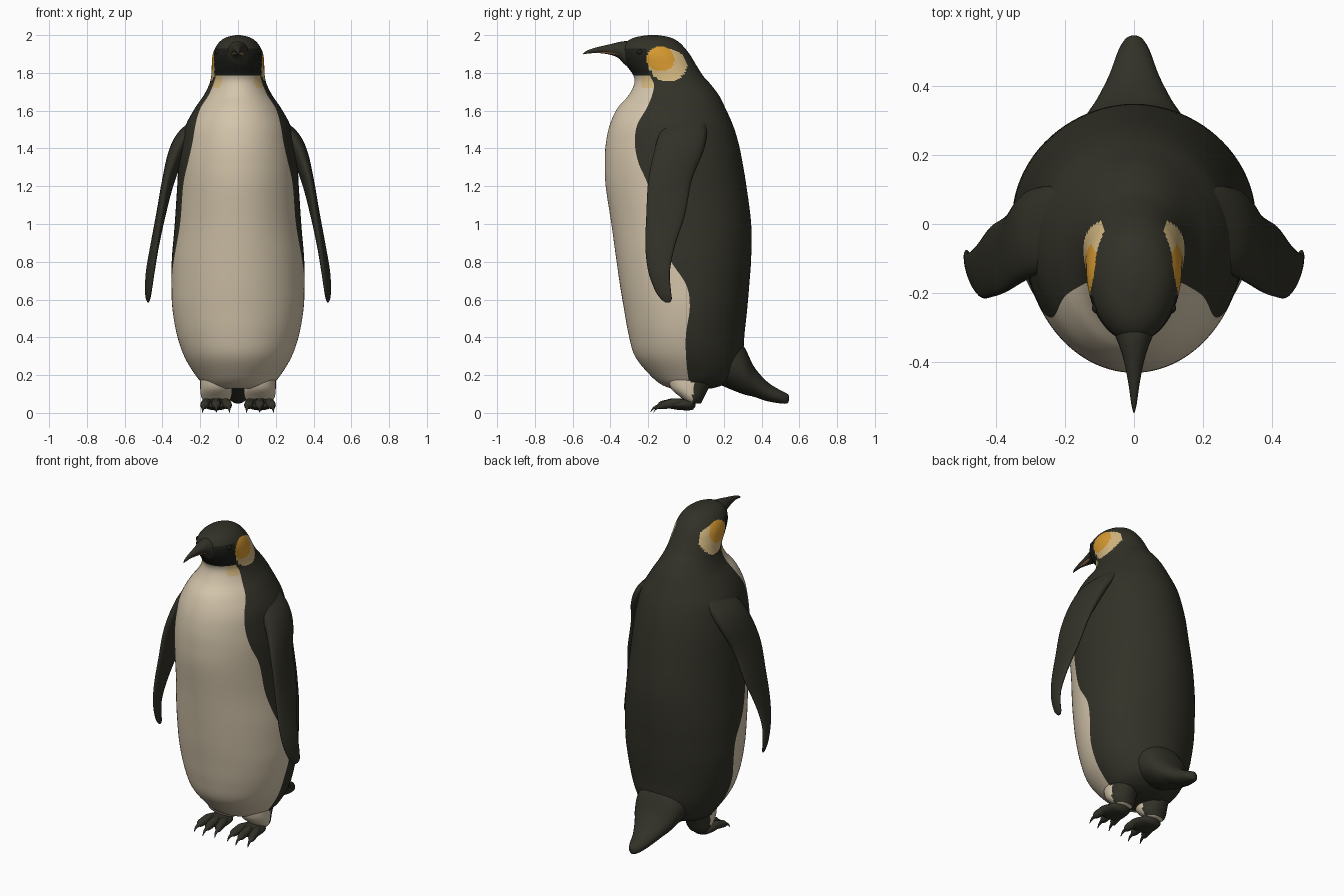
import bpy, bmesh, math
from mathutils import Vector

cube = bpy.data.objects.get("Cube")
if cube:
    bpy.data.objects.remove(cube, do_unlink=True)


def material(name, rgb):
    mat = bpy.data.materials.new(name)
    mat.use_nodes = True
    color = (*rgb, 1.0)
    mat.diffuse_color = color
    bsdf = mat.node_tree.nodes["Principled BSDF"]
    bsdf.inputs["Base Color"].default_value = color
    bsdf.inputs["Roughness"].default_value = 0.8
    return mat


DARK = material("dark plumage", (0.032, 0.031, 0.021))
CREAM = material("cream belly", (0.66, 0.56, 0.41))
ORANGE = material("orange ear patch", (0.68, 0.32, 0.03))
PALE = material("pale yellow patch", (0.66, 0.48, 0.22))
FACE = material("black face", (0.013, 0.013, 0.010))
STRIPE = material("bill stripe", (0.60, 0.30, 0.12))


def smooth_rows(rows, steps):
    """Pass a smooth curve through rows of section measurements."""
    out = []
    for i in range(len(rows) - 1):
        quad = zip(rows[max(i - 1, 0)], rows[i], rows[i + 1],
                   rows[min(i + 2, len(rows) - 1)])
        quad = list(quad)
        for s in range(steps):
            t = s / steps
            out.append([b + 0.5 * t * (c - a + t * (2 * a - 5 * b + 4 * c - d
                        + t * (3 * (b - c) + d - a))) for a, b, c, d in quad])
    return out + [list(rows[-1])]


def ellipse(center, a, b, count=24):
    c, a, b = Vector(center), Vector(a), Vector(b)
    angles = [math.tau * i / count for i in range(count)]
    return [c + a * math.cos(t) + b * math.sin(t) for t in angles]


def loft(name, rings, mats, rule=None):
    """Skin a row of rings; rule(column, center) picks the material."""
    bm = bmesh.new()
    loops = [[bm.verts.new(p) for p in ring] for ring in rings]
    n = len(loops[0])
    for low, high in zip(loops, loops[1:]):
        for j in range(n):
            k = (j + 1) % n
            face = bm.faces.new((low[j], low[k], high[k], high[j]))
            if rule:
                face.material_index = rule(j, face.calc_center_median())
    bm.faces.new(loops[0][::-1])
    bm.faces.new(loops[-1])
    bmesh.ops.recalc_face_normals(bm, faces=bm.faces)
    mesh = bpy.data.meshes.new(name)
    bm.to_mesh(mesh)
    bm.free()
    for mat in mats:
        mesh.materials.append(mat)
    mesh.shade_smooth()
    obj = bpy.data.objects.new(name, mesh)
    bpy.context.collection.objects.link(obj)
    return obj


# Body and head: height, front y, back y, half width, y of the colour edge
BODY = [
    (0.13, -0.08, 0.14, 0.13, 0.03),
    (0.15, -0.13, 0.20, 0.18, 0.02),
    (0.20, -0.19, 0.27, 0.225, 0.01),
    (0.30, -0.27, 0.30, 0.285, 0.0),
    (0.42, -0.305, 0.31, 0.325, 0.0),
    (0.56, -0.33, 0.325, 0.348, 0.02),
    (0.68, -0.35, 0.335, 0.352, 0.0),
    (0.82, -0.37, 0.345, 0.350, -0.09),
    (1.00, -0.395, 0.345, 0.335, -0.16),
    (1.20, -0.425, 0.32, 0.322, -0.20),
    (1.32, -0.43, 0.30, 0.315, -0.25),
    (1.42, -0.425, 0.28, 0.300, -0.27),
    (1.52, -0.405, 0.25, 0.278, -0.26),
    (1.61, -0.365, 0.21, 0.230, -0.21),
    (1.68, -0.305, 0.175, 0.182, -0.18),
    (1.74, -0.275, 0.13, 0.152, -0.17),
    (1.785, -0.278, 0.09, 0.142, -0.19),
    (1.84, -0.315, 0.055, 0.139, -0.20),
    (1.89, -0.338, 0.025, 0.135, -0.20),
    (1.93, -0.338, -0.005, 0.122, -0.21),
    (1.965, -0.315, -0.04, 0.097, -0.21),
    (1.988, -0.27, -0.085, 0.062, -0.20),
    (2.00, -0.20, -0.15, 0.012, -0.18),
]
HALF = 24


def body_ring(row):
    z, front, back, width, edge = row
    mid = front + (back - front) * 0.53
    depth = mid - front if edge < mid else back - mid
    split = math.acos(max(-1, min(1, (mid - edge) / depth)))
    angles = [split * i / HALF for i in range(HALF)]
    angles += [split + (math.pi - split) * i / HALF for i in range(HALF + 1)]
    ring = []
    for t in angles:
        reach = (mid - front) if math.cos(t) > 0 else (back - mid)
        ring.append((width * math.sin(t), mid - reach * math.cos(t), z))
    return ring + [(-x, y, h) for x, y, h in ring[-2:0:-1]]


def inside(c, y, z, ry, rz):
    return ((c.y - y) / ry) ** 2 + ((c.z - z) / rz) ** 2 < 1


def body_color(column, c):
    front = column < HALF or column >= 3 * HALF
    if c.z > 1.74 and c.y > -0.21:
        if inside(c, -0.135, 1.875, 0.075, 0.065):
            return 2
        if inside(c, -0.095, 1.84, 0.10, 0.085):
            return 3
    if c.z < 1.785:
        if front and c.z > 1.72 and c.y > -0.235:
            return 3
        return 1 if front else 0
    return 4 if front and c.z < 1.93 else 0


loft("body", [body_ring(r) for r in smooth_rows(BODY, 8)],
     [DARK, CREAM, ORANGE, PALE, FACE], body_color)


# Parts that run along y: y, bottom z, top z, half width
def along_y(name, rows, mat):
    rings = [ellipse((0, y, (lo + hi) / 2), (w, 0, 0), (0, 0, (hi - lo) / 2))
             for y, lo, hi, w in smooth_rows(rows, 5)]
    return loft(name, rings, [mat])


along_y("tail", [
    (0.09, 0.19, 0.46, 0.17),
    (0.20, 0.14, 0.44, 0.17),
    (0.30, 0.10, 0.36, 0.145),
    (0.36, 0.085, 0.245, 0.108),
    (0.43, 0.062, 0.165, 0.072),
    (0.50, 0.05, 0.12, 0.046),
    (0.535, 0.05, 0.102, 0.025),
    (0.545, 0.065, 0.09, 0.006)], DARK)
along_y("beak", [
    (-0.27, 1.82, 1.965, 0.075),
    (-0.32, 1.84, 1.968, 0.056),
    (-0.36, 1.88, 1.962, 0.040),
    (-0.41, 1.898, 1.950, 0.026),
    (-0.47, 1.905, 1.936, 0.015),
    (-0.52, 1.902, 1.920, 0.008),
    (-0.545, 1.898, 1.903, 0.002)], DARK)
along_y("beak_stripe", [
    (-0.33, 1.885, 1.889, 0.035),
    (-0.37, 1.893, 1.909, 0.031),
    (-0.42, 1.901, 1.914, 0.021),
    (-0.48, 1.907, 1.912, 0.010)], STRIPE)

# Flipper: height, centre x, front y, back y, half thickness, twist
FLIPPER = [
    (1.56, 0.20, -0.10, 0.10, 0.035, 0.0),
    (1.48, 0.265, -0.14, 0.11, 0.055, -0.01),
    (1.38, 0.320, -0.17, 0.09, 0.048, -0.01),
    (1.23, 0.368, -0.20, 0.03, 0.033, -0.01),
    (1.05, 0.408, -0.21, -0.005, 0.026, 0.0),
    (0.88, 0.442, -0.215, -0.06, 0.022, 0.008),
    (0.75, 0.464, -0.20, -0.085, 0.019, 0.014),
    (0.65, 0.474, -0.165, -0.08, 0.014, 0.012),
    (0.605, 0.476, -0.135, -0.075, 0.009, 0.008),
    (0.585, 0.476, -0.11, -0.085, 0.003, 0.002),
]

for label, s in (("left", 1), ("right", -1)):
    rings = [ellipse((s * x, (f + b) / 2, z), (s * t, 0, 0),
                     (s * twist, (b - f) / 2, 0))
             for z, x, f, b, t, twist in smooth_rows(FLIPPER, 5)]
    loft(label + "_flipper", rings, [DARK])

    # Feathered leg: height, centre y, half width, half depth
    leg = [(0.05, 0.045, 0.055, 0.035), (0.08, 0.035, 0.078, 0.06),
           (0.13, 0.02, 0.085, 0.10), (0.20, 0.03, 0.085, 0.13)]
    rings = [ellipse((s * 0.115, y, z), (w, 0, 0), (0, d, 0), 32)
             for z, y, w, d in smooth_rows(leg, 5)]
    loft(label + "_leg", rings, [CREAM, DARK], lambda j, c: int(c.y > 0.035))

    # Foot pad, then toes that end in curved claws
    pad = [(0.05, 0.045, 0.02, 0.01), (0.03, 0.045, 0.06, 0.03),
           (-0.03, 0.045, 0.075, 0.03), (-0.08, 0.04, 0.07, 0.018),
           (-0.10, 0.035, 0.04, 0.006)]
    rings = [ellipse((s * 0.115, y, z), (w, 0, 0), (0, 0, h))
             for y, z, w, h in smooth_rows(pad, 4)]
    loft(label + "_foot", rings, [DARK])
    for name, root, spread, reach in (("inner", 0.075, -0.022, 0.95),
                                      ("middle", 0.115, 0.0, 1.05),
                                      ("outer", 0.155, 0.024, 0.95)):
        toe = [(0.0, 0.05, 0.02), (0.06, 0.052, 0.026), (0.10, 0.046, 0.024),
               (0.13, 0.040, 0.021), (0.145, 0.034, 0.011),
               (0.165, 0.024, 0.007), (0.18, 0.004, 0.002)]
        rings = [ellipse((s * (root + spread * d / 0.13), -d * reach, z),
                         (r, 0, 0), (0, 0, r), 14)
                 for d, z, r in smooth_rows(toe, 4)]
        loft(label + "_" + name + "_toe", rings, [DARK])

    # Eye
    bpy.ops.mesh.primitive_uv_sphere_add(
        segments=16, ring_count=10, radius=0.016,
        location=(s * 0.106, -0.243, 1.91))
    eye = bpy.context.object
    eye.name = label + "_eye"
    eye.data.materials.append(FACE)
    eye.data.shade_smooth()
